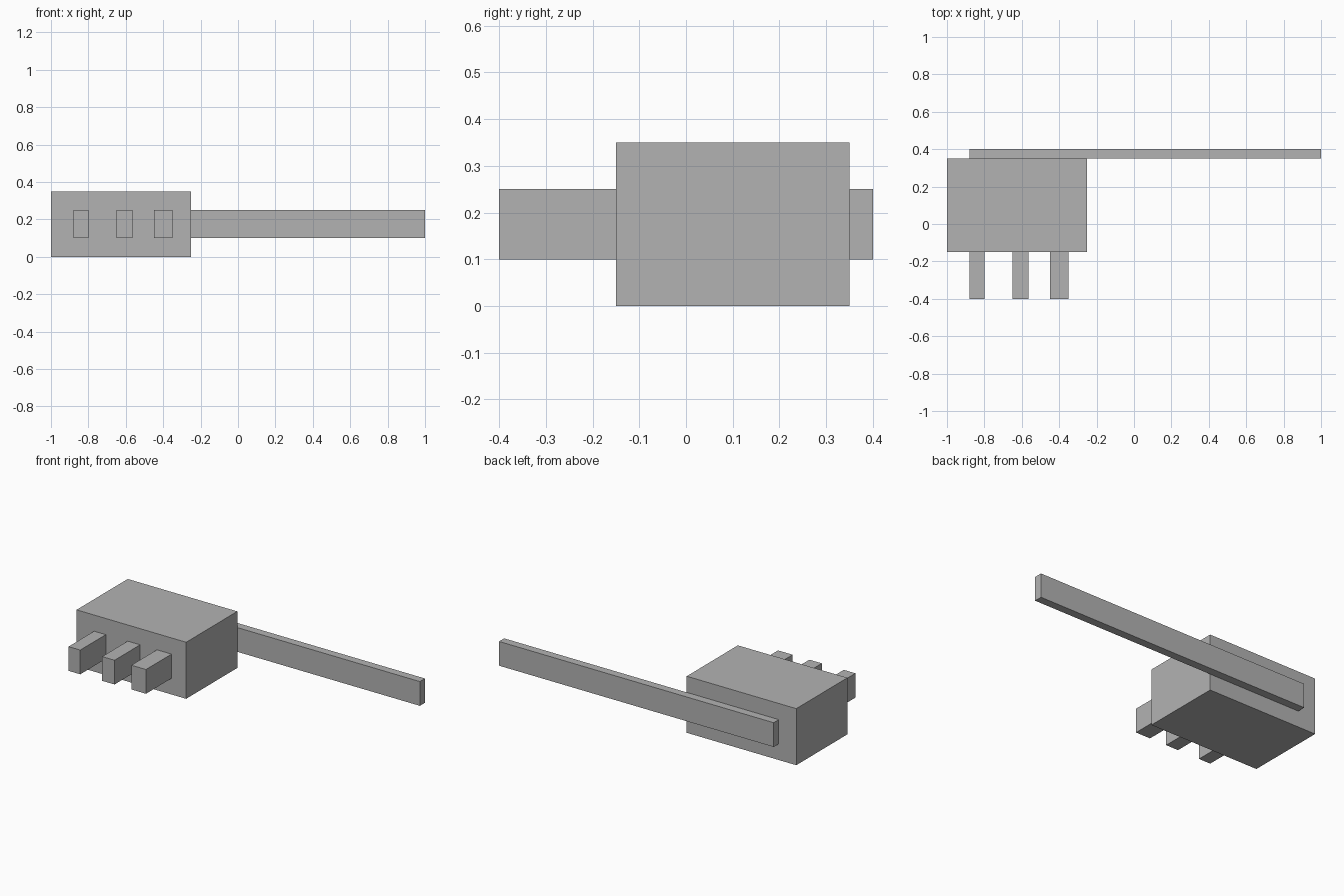
import bpy

# Remove the default cube
cube = bpy.data.objects.get("Cube")
if cube:
    bpy.data.objects.remove(cube, do_unlink=True)

# Single plain grey material
GREY = (0.45, 0.45, 0.45, 1.0)
grey = bpy.data.materials.new("plain grey")
grey.use_nodes = True
grey.diffuse_color = GREY
grey.node_tree.nodes["Principled BSDF"].inputs["Base Color"].default_value = GREY


def box(name, x, y, z):
    """Add a box spanning the given (low, high) ranges."""
    spans = (x, y, z)
    bpy.ops.mesh.primitive_cube_add(size=1, location=[(a + b) / 2 for a, b in spans])
    obj = bpy.context.object
    obj.name = name
    obj.scale = [b - a for a, b in spans]
    bpy.ops.object.transform_apply(location=False, rotation=False, scale=True)
    obj.data.materials.append(grey)
    return obj


BAND = (0.10, 0.25)  # shared height of the prongs and the bar

# Main block
box("body", (-1.0, -0.25), (-0.15, 0.35), (0.0, 0.35))

# Long bar along the back of the block
box("back_bar", (-0.88, 1.0), (0.35, 0.40), BAND)

# Three prongs on the front
prongs = {
    "right_prong": (-0.88, -0.80),
    "middle_prong": (-0.65, -0.565),
    "left_prong": (-0.45, -0.35),
}
for name, x in prongs.items():
    box(name, x, (-0.40, -0.15), BAND)
